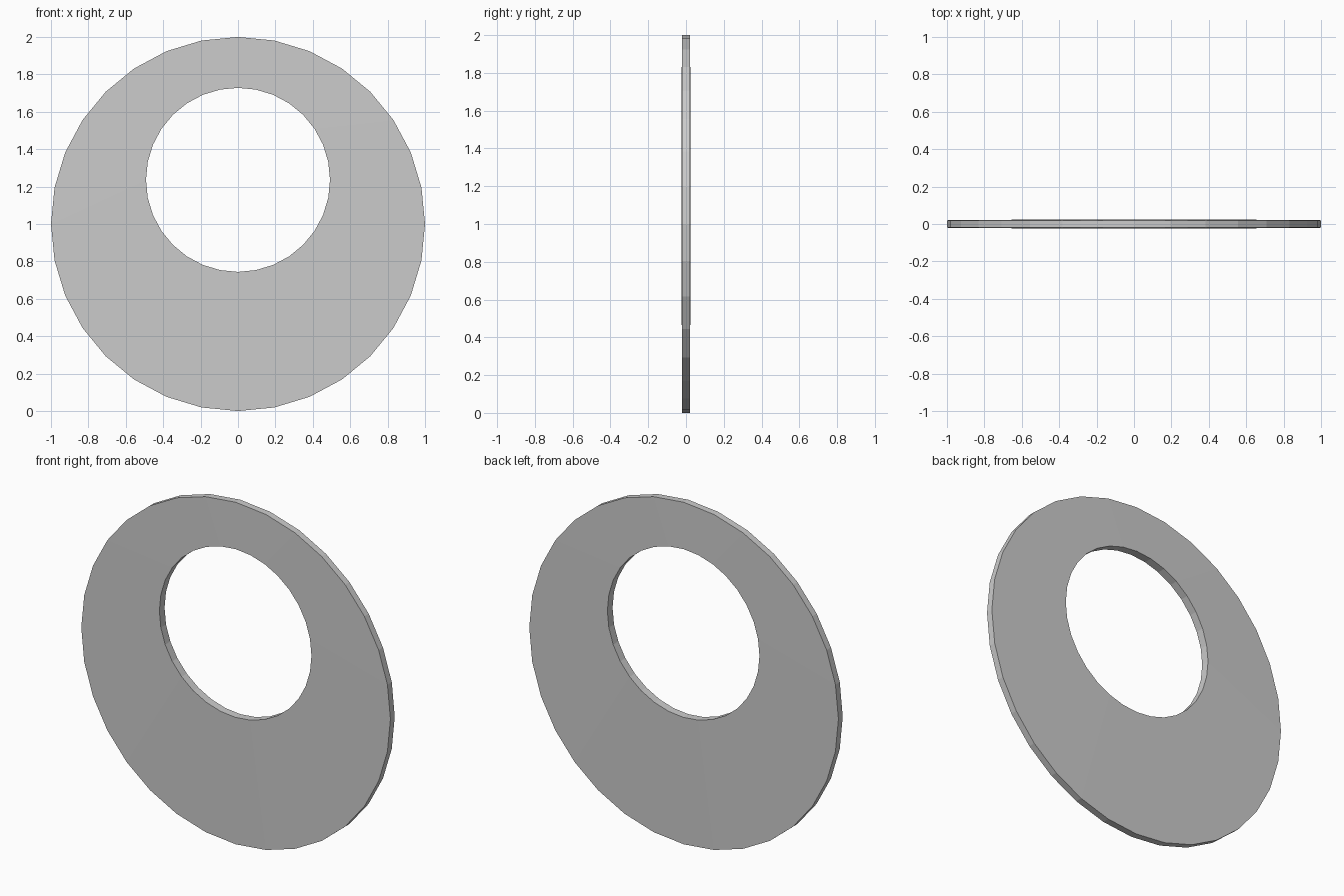
import bpy, bmesh
from math import sin, cos, tau

if "Cube" in bpy.data.objects:
    bpy.data.objects.remove(bpy.data.objects["Cube"])

SIDES = 32


def ring(bm, radius, centre_z, y):
    """Circle of vertices facing the front, starting at the top."""
    return [bm.verts.new((radius * sin(tau * i / SIDES), y,
                          centre_z + radius * cos(tau * i / SIDES)))
            for i in range(SIDES)]


bm = bmesh.new()

# Closed loop of rings: outer rim, then the slightly thicker off-centre hole
rings = [ring(bm, *spec) for spec in (
    (1.0, 1.0, -0.02),
    (1.0, 1.0, 0.02),
    (0.492, 1.236, 0.024),
    (0.492, 1.236, -0.024),
)]

# Rim, back face, hole wall and front face
for a, b in zip(rings, rings[1:] + rings[:1]):
    for i in range(SIDES):
        j = (i + 1) % SIDES
        bm.faces.new((a[i], a[j], b[j], b[i]))

bmesh.ops.recalc_face_normals(bm, faces=bm.faces[:])
mesh = bpy.data.meshes.new("offset_ring")
bm.to_mesh(mesh)
bm.free()
bpy.context.collection.objects.link(bpy.data.objects.new("offset_ring", mesh))
